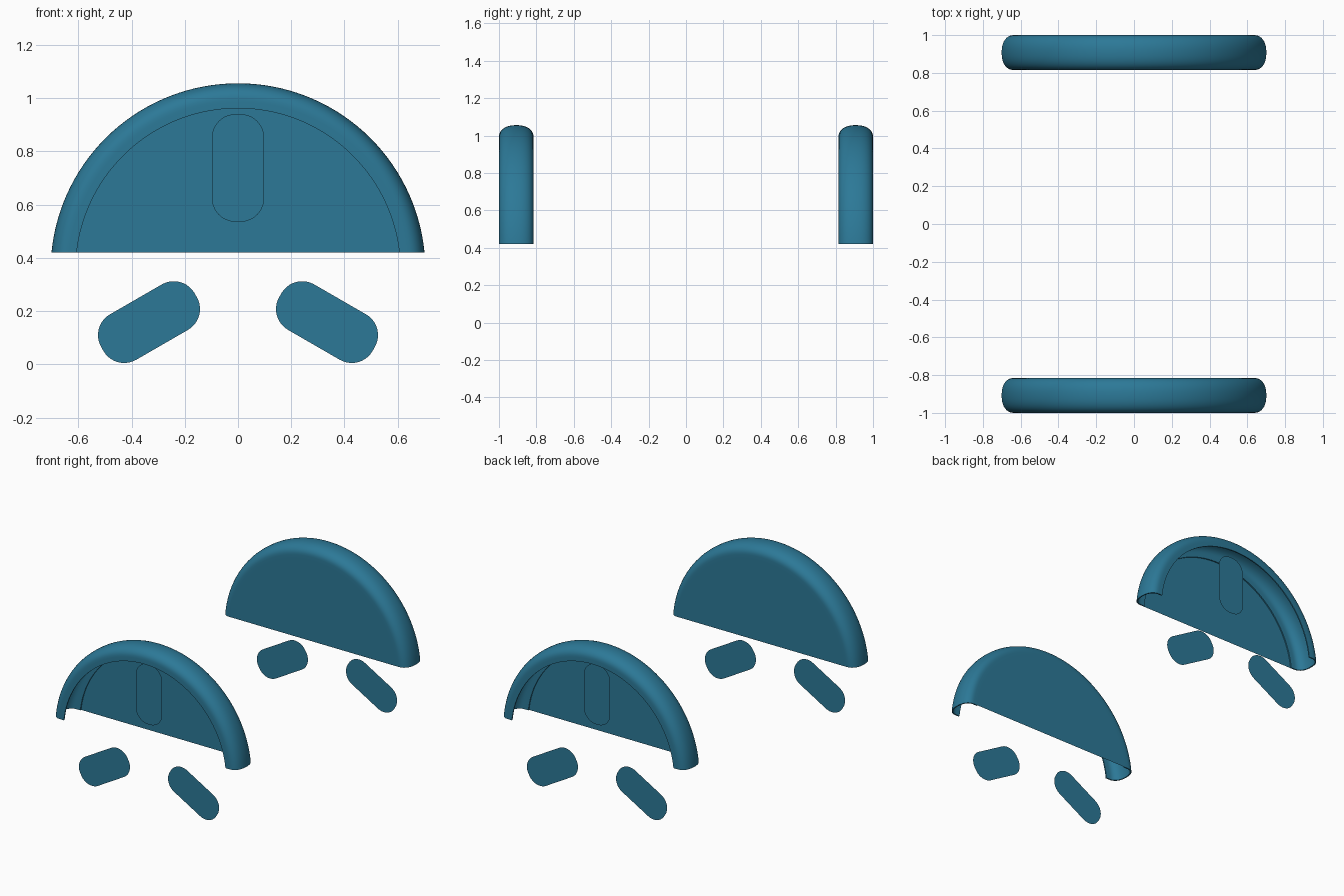
import bpy, bmesh, math

if "Cube" in bpy.data.objects:
    bpy.data.objects.remove(bpy.data.objects["Cube"])

CZ = 0.352        # wheel centre height
CUT = 0.42        # flat lower cut of the wheel covers
Y0, HALF = 0.9075, 0.0925
R_LIP, R_SHOULDER, R_OUT = 0.61, 0.638, 0.704
SEG = 64

mat = bpy.data.materials.new("teal")
mat.diffuse_color = (0.025, 0.19, 0.31, 1)
mat.use_nodes = True
mat.node_tree.nodes["Principled BSDF"].inputs["Base Color"].default_value = mat.diffuse_color


def finish(name, bm, smooth=True):
    bmesh.ops.recalc_face_normals(bm, faces=bm.faces)
    me = bpy.data.meshes.new(name)
    bm.to_mesh(me)
    bm.free()
    ob = bpy.data.objects.new(name, me)
    bpy.context.collection.objects.link(ob)
    me.materials.append(mat)
    if smooth:
        bpy.context.view_layer.objects.active = ob
        ob.select_set(True)
        bpy.ops.object.shade_smooth_by_angle(angle=math.radians(35))
        ob.select_set(False)
    return ob


def section(inset, n=20):
    """C-shaped tyre section as (y offset, radius), open toward the hub."""
    h, b = HALF - inset, R_OUT - R_SHOULDER - inset
    pts = [(h, R_LIP)]
    for i in range(n + 1):
        a = math.pi * i / n
        c, s = math.cos(a), math.sin(a)
        pts.append((math.copysign(abs(c) ** 0.88, c) * h,
                    R_SHOULDER + b * abs(s) ** 0.88))
    return pts + [(-h, R_LIP)]


def arc(r, y):
    """Points on a circle about the wheel centre, above the flat cut."""
    a0 = math.asin((CUT - CZ) / r)
    return [(r * math.cos(a), y, CZ + r * math.sin(a))
            for a in (a0 + (math.pi - 2 * a0) * i / SEG for i in range(SEG + 1))]


def tyre(name, side):
    bm = bmesh.new()
    loop = section(0) + section(0.008)[::-1]
    rows = [[bm.verts.new(p) for p in arc(r, side * (Y0 + y))] for y, r in loop]
    n = len(rows)
    for j in range(n):
        a, b = rows[j], rows[(j + 1) % n]
        for i in range(SEG):
            bm.faces.new((a[i], a[i + 1], b[i + 1], b[i]))
    # close the two cut ends with strips across the shell
    for e in (0, SEG):
        for j in range(n // 2 - 1):
            bm.faces.new((rows[j][e], rows[j + 1][e],
                          rows[n - 2 - j][e], rows[n - 1 - j][e]))
    finish(name, bm)


def sheet(name, pts):
    bm = bmesh.new()
    bm.faces.new([bm.verts.new(p) for p in pts])
    finish(name, bm, smooth=False)


def pad(name, side, turn):
    """Flat rounded spoke panel, pointing up and then turned about the hub."""
    w, l, r, mid = 0.0985, 0.2025, 0.09, 0.386
    pts = []
    for k, (sx, sz) in enumerate(((1, 1), (-1, 1), (-1, -1), (1, -1))):
        for i in range(11):
            a = (k + i / 10) * math.pi / 2
            x = sx * (w - r) + r * math.cos(a)
            z = mid + sz * (l - r) + r * math.sin(a)
            pts.append((x * math.cos(turn) - z * math.sin(turn), side * 0.953,
                        CZ + x * math.sin(turn) + z * math.cos(turn)))
    sheet(name, pts)


# one wheel cover and three spoke panels on each side
for side, label in ((-1, "front"), (1, "back")):
    tyre(label + "_cover_rim", side)
    sheet(label + "_cover_plate", arc(R_LIP, side * (Y0 - HALF)))
    for k in range(3):
        pad(f"{label}_spoke_panel_{k + 1}", side, k * math.tau / 3)
